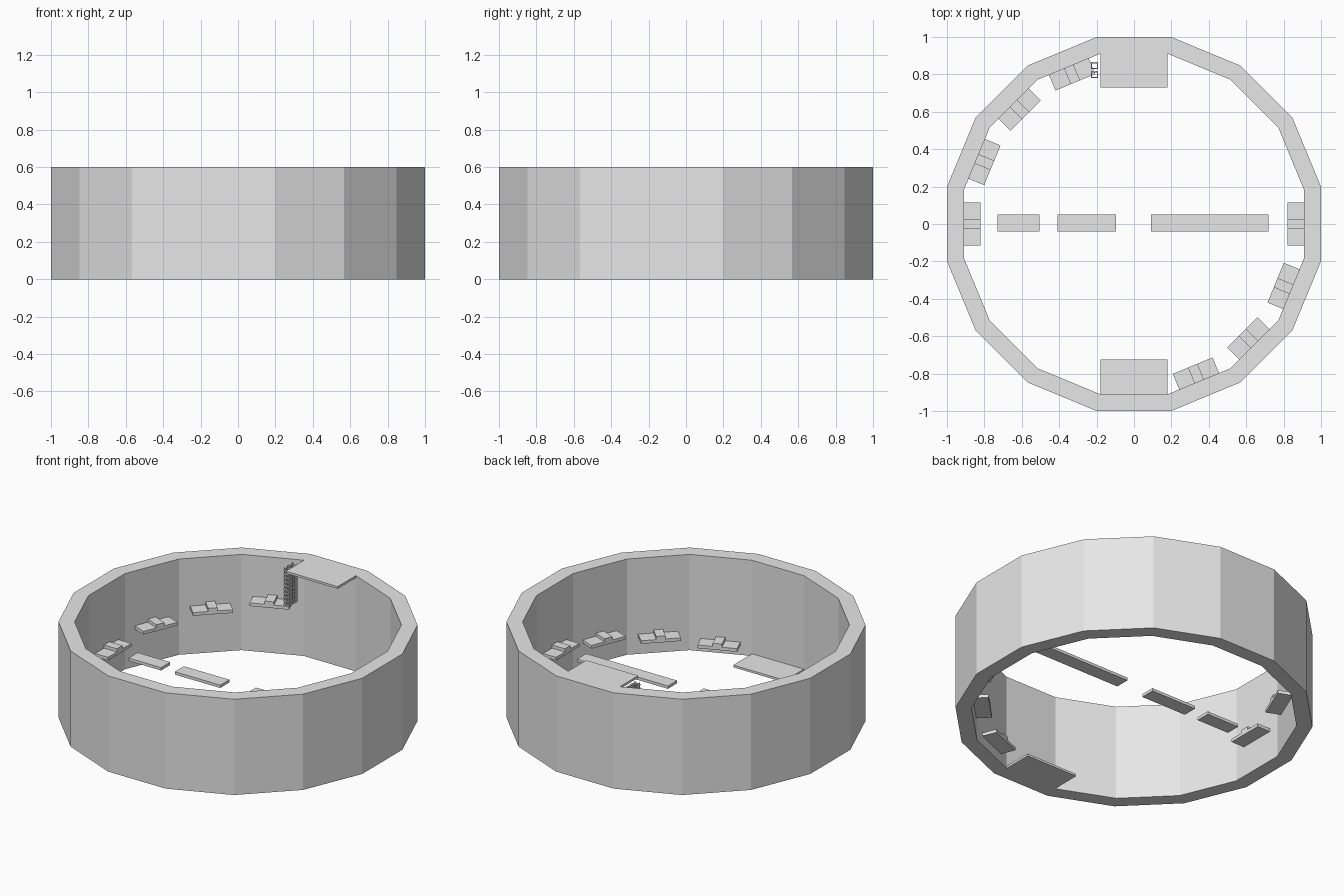
import bpy, bmesh, math
from mathutils import Matrix, Vector

if "Cube" in bpy.data.objects:
    bpy.data.objects.remove(bpy.data.objects["Cube"])

grey = bpy.data.materials.new("light_grey")
grey.diffuse_color = (0.8, 0.8, 0.8, 1)
grey.use_nodes = True
grey.node_tree.nodes["Principled BSDF"].inputs["Base Color"].default_value = grey.diffuse_color


def finish(name, bm):
    bmesh.ops.recalc_face_normals(bm, faces=bm.faces)
    mesh = bpy.data.meshes.new(name)
    bm.to_mesh(mesh)
    bm.free()
    mesh.materials.append(grey)
    ob = bpy.data.objects.new(name, mesh)
    bpy.context.collection.objects.link(ob)
    return ob


def add_box(bm, x, y, z, turn=0.0):
    """Box from three (min, max) ranges, turned about the z axis."""
    size = [b - a for a, b in (x, y, z)]
    mid = Vector([(a + b) / 2 for a, b in (x, y, z)])
    m = Matrix.Rotation(turn, 4, 'Z') @ Matrix.Translation(mid) @ Matrix.Diagonal((*size, 1))
    bmesh.ops.create_cube(bm, size=1, matrix=m)


def box(name, x, y, z):
    bm = bmesh.new()
    add_box(bm, x, y, z)
    return finish(name, bm)


# Sixteen-sided open wall, flat sides facing the axes
SIDES, HEIGHT, OUTER, INNER = 16, 0.6, 1.0, 0.91
bm = bmesh.new()
loops = []
for apothem, z in ((OUTER, 0), (OUTER, HEIGHT), (INNER, HEIGHT), (INNER, 0)):
    r = apothem / math.cos(math.pi / SIDES)
    loops.append([bm.verts.new((r * math.cos((i + 0.5) * math.tau / SIDES),
                                r * math.sin((i + 0.5) * math.tau / SIDES), z))
                  for i in range(SIDES)])
for k in range(4):
    a, b = loops[k], loops[(k + 1) % 4]
    for i in range(SIDES):
        j = (i + 1) % SIDES
        bm.faces.new((a[i], a[j], b[j], b[i]))
finish("ring_wall", bm)

# Start platform at the floor, goal platform flush with the rim
box("lower_platform", (-0.18, 0.18), (-0.91, -0.725), (0, 0.014))
box("upper_platform", (-0.18, 0.18), (0.73, 0.91), (0.586, 0.6))

# Rising steps along the wall, each with a raised block in the middle
for n, deg in enumerate((-67.5, -45, -22.5, 0, 180, 157.5, 135, 112.5)):
    z = 0.07 + 0.044 * (n if n < 4 else n - 1)
    bm = bmesh.new()
    turn = math.radians(deg)
    add_box(bm, (0.82, 0.91), (-0.115, 0.115), (z - 0.01, z + 0.01), turn)
    add_box(bm, (0.82, 0.91), (-0.027, 0.027), (z + 0.01, z + 0.03), turn)
    finish("wall_step", bm)

# Bridge planks across the middle
for x in ((-0.73, -0.505), (-0.41, -0.095), (0.09, 0.72)):
    box("bridge_plank", x, (-0.04, 0.05), (0.185, 0.203))

# Ladder: two columns of small square frames tied by corner posts
bm = bmesh.new()
X0, X1, W = -0.23, -0.192, 0.006
for y0, y1 in ((0.78, 0.817), (0.828, 0.865)):
    for i in range(10):
        z = (0.355 + i * 0.024, 0.365 + i * 0.024)
        add_box(bm, (X0, X1), (y0, y0 + W), z)
        add_box(bm, (X0, X1), (y1 - W, y1), z)
        add_box(bm, (X0, X0 + W), (y0 + W, y1 - W), z)
        add_box(bm, (X1 - W, X1), (y0 + W, y1 - W), z)
    for x in (X0 + 0.001, X1 - W + 0.001):
        for y in (y0 + 0.001, y1 - W + 0.001):
            add_box(bm, (x, x + 0.004), (y, y + 0.004), (0.356, 0.59))
finish("ladder", bm)
